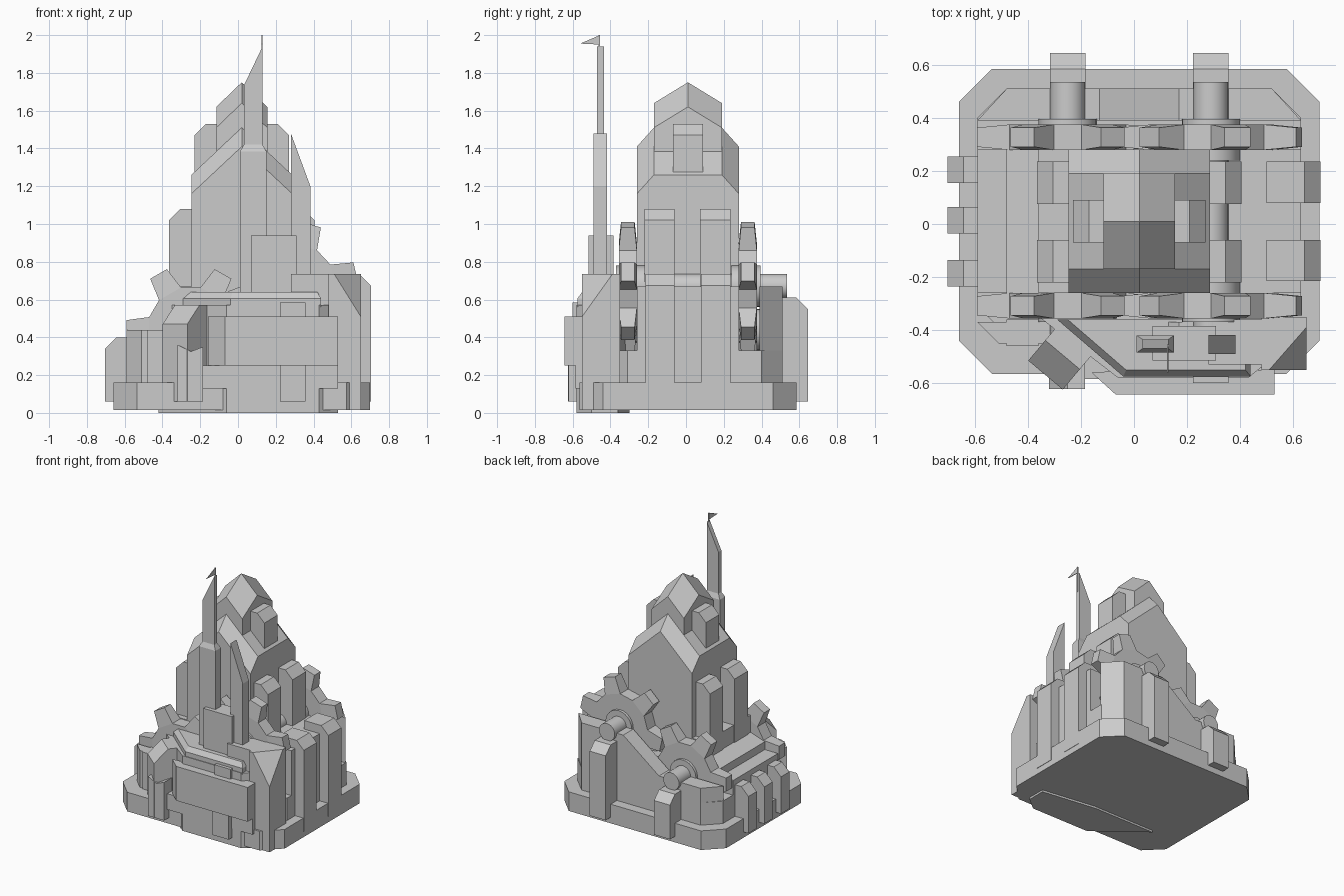
import bpy, bmesh
from math import sin, cos, radians, pi
from mathutils import Matrix, Vector

if "Cube" in bpy.data.objects:
    bpy.data.objects.remove(bpy.data.objects["Cube"])


def finish(name, bm):
    bmesh.ops.recalc_face_normals(bm, faces=bm.faces)
    me = bpy.data.meshes.new(name)
    bm.to_mesh(me)
    bm.free()
    ob = bpy.data.objects.new(name, me)
    bpy.context.collection.objects.link(ob)
    return ob


def loft(name, rings):
    """Closed solid through a list of equal-length point rings."""
    bm = bmesh.new()
    vs = [[bm.verts.new(p) for p in r] for r in rings]
    n = len(rings[0])
    for a, b in zip(vs, vs[1:]):
        for i in range(n):
            bm.faces.new((a[i], a[(i + 1) % n], b[(i + 1) % n], b[i]))
    bm.faces.new(vs[0][::-1])
    bm.faces.new(vs[-1])
    return finish(name, bm)


def prism(name, pts, axis, a, b):
    """Extrude a 2D profile from a to b along the named axis."""
    put = {'x': lambda u, v, t: (t, u, v), 'y': lambda u, v, t: (u, t, v),
           'z': lambda u, v, t: (u, v, t)}[axis]
    return loft(name, [[put(u, v, t) for u, v in pts] for t in (a, b)])


def box(name, x0, x1, y0, y1, z0, z1):
    return prism(name, [(x0, y0), (x1, y0), (x1, y1), (x0, y1)], 'z', z0, z1)


def pillar(name, axis, inner, outer, w0, w1, z0, z1, c=0.06):
    """Block whose outer top edge is chamfered; outer lies along u."""
    d = c if outer > inner else -c
    prof = [(inner, z0), (outer, z0), (outer, z1 - c), (outer - d, z1), (inner, z1)]
    return prism(name, prof, axis, w0, w1)


def cyl(name, x, z, r, y0, y1, n=24):
    ob = prism(name, [(x + r * cos(2 * pi * i / n), z + r * sin(2 * pi * i / n))
                      for i in range(n)], 'y', y0, y1)
    for p in ob.data.polygons:
        p.use_smooth = len(p.vertices) == 4
    return ob


def gable(name, cx, hx, sections, z0, eave, ridge):
    """Ridged roof block; each section is (y, drop of the roof line)."""
    loft(name, [[(cx - hx, y, z0), (cx + hx, y, z0), (cx + hx, y, eave - d),
                 (cx, y, ridge - d), (cx - hx, y, eave - d)] for y, d in sections])


def gear(name, cx, cz, cy, phase, teeth=6):
    """Gear with tapered teeth standing in the xz plane."""
    bm = bmesh.new()
    root, tip = 0.23, 0.345
    def P(r, deg, y):
        t = radians(deg)
        return bm.verts.new((cx + r * cos(t), cy + y, cz + r * sin(t)))
    ring = []
    for k in range(teeth):
        a = phase + k * 360 / teeth
        ring.append([[P(root, a - 17, s * .048), P(tip, a - 8.5, s * .036),
                      P(tip, a + 8.5, s * .036), P(root, a + 17, s * .048)] for s in (-1, 1)])
    for k in range(teeth):
        f, b = ring[k]
        f2, b2 = ring[(k + 1) % teeth]
        bm.faces.new(f)
        bm.faces.new(b)
        for i in range(3):
            bm.faces.new((f[i], f[i + 1], b[i + 1], b[i]))
        bm.faces.new((f[3], f2[0], b2[0], b[3]))
    for s in (0, 1):
        bm.faces.new([v for t in ring for v in (t[s][0], t[s][3])])
    return finish(name, bm)


def octagon(x0, x1, y0, y1, c):
    return [(x0 + c, y0), (x1 - c, y0), (x1, y0 + c), (x1, y1 - c),
            (x1 - c, y1), (x0 + c, y1), (x0, y1 - c), (x0, y0 + c)]


# Base plate and lower core under the gear slots
prism("base_plate", octagon(-.66, .70, -.565, .585, .125), 'z', .015, .16)
prism("lower_core", octagon(-.59, .63, -.42, .51, .11), 'z', .1, .33)

# Stepped bearing walls front and back, ends cut at the corners
step = [(-.59, .1), (.63, .1), (.63, .67), (.17, .67), (-.13, .44), (-.59, .44)]
for name, yi, yo, pull in (("back_wall", .39, .51, .11), ("front_wall", -.37, -.45, .08)):
    far = [(u + (pull if u < -.5 else -pull if u > .6 else 0), v) for u, v in step]
    loft(name, [[(u, yi, v) for u, v in step], [(u, yo, v) for u, v in far]])

# Central mass between the gear rows
prism("central_mass", [(-.59, .1), (.63, .1), (.63, .67), (-.36, .67), (-.36, .54),
                       (-.48, .50), (-.48, .44), (-.59, .44)], 'y', -.26, .28)

# Peaked mountain keep
gable("keep", .02, .267, [(-.26, .1), (-.17, 0), (.19, 0), (.28, .1)], .3, 1.26, 1.51)
gable("keep_peak", .02, .135, [(-.17, .11), (.01, 0), (.19, .11)], 1.2, 1.62, 1.75)

# Mirrored side turrets and columns on the keep
for s, side in ((-1, "left"), (1, "right")):
    prism(f"upper_turret_{side}", [(.02, 1.2), (.02 + s * .25, 1.2), (.02 + s * .25, 1.47),
          (.02 + s * .19, 1.53), (.02, 1.53)], 'y', -.07, .09)
    for i, (a, b) in enumerate(((-.22, -.06), (.075, .235))):
        pillar(f"keep_column_{side}_{i}", 'y', .02, .02 + s * .385, a, b, .3, 1.08)

# Buttresses along the left and right flanks
for i, y in enumerate((-.185, .015, .205)):
    pillar(f"left_buttress_{i}", 'y', -.5, -.703, y - .05, y + .05, .06, .40)
for i, (a, b) in enumerate(((-.215, -.06), (.08, .235))):
    pillar(f"right_buttress_{i}", 'y', .5, .703, a, b, .06, .735)

# Gears with axles, collars and bearing posts
for side, x, z, ph in (("left", -.25, .44, 0), ("right", .29, .67, 13)):
    gear(f"back_gear_{side}", x, z, .327, ph)
    gear(f"front_gear_{side}", x, z, -.308, ph)
    cyl(f"axle_{side}", x, z, .066, -.42, .535)
    cyl(f"back_collar_{side}", x, z, .11, .24, .395)
    cyl(f"front_collar_{side}", x, z, .11, -.37, -.22)
    pillar(f"back_post_{side}", 'x', .45, .645, x - .067, x + .067, .06, z - .06)

# Front bastion with trim cap
bastion = [(-.42, -.30), (-.32, -.38), (-.06, -.58), (.43, -.58), (.53, -.5), (.53, -.36), (.1, -.3)]
prism("front_bastion", bastion, 'z', 0, .57)
lower, upper = [], []
for x, y in [(-.29, -.36), (-.04, -.575), (.44, -.575), (.44, -.36)]:
    lower.append((x, y))
upper = [(-.25, -.36), (-.03, -.55), (.42, -.55), (.42, -.36)]
loft("bastion_cap", [[(x, y, .56) for x, y in lower], [(x, y, .605) for x, y in lower],
                     [(x, y, .64) for x, y in upper]])

# Front panel wrapping the diagonal corner, with its brackets
prism("front_panel", [(-.16, -.56), (-.07, -.642), (.53, -.642), (.53, -.55), (0, -.55)], 'z', .25, .51)
box("lower_panel_rail", -.19, .53, -.585, -.5, .13, .25)
box("panel_bracket", .222, .357, -.622, -.5, .06, .3)
box("panel_light", .222, .357, -.60, -.5, .5, .585)
box("cap_block", .28, .385, -.485, -.41, .6, .67)

# Diagonal buttress and notched front left post
diag = pillar("diagonal_buttress", 'x', .12, -.13, -.085, .085, .06, .57, .1)
diag.matrix_world = Matrix.Translation((-.25, -.47, 0)) @ Matrix.Rotation(radians(-40), 4, 'Z')
prism("front_post", [(-.32, .06), (-.185, .06), (-.185, .35), (-.25, .325), (-.32, .36)], 'y', -.622, -.5)
box("front_left_step", -.48, -.36, -.46, -.36, .1, .44)

# Corner tower with cut front corner
tower = [[(.48, -.55, .015), (.65, -.55, .015), (.65, -.35, .015), (.48, -.35, .015)]]
box("corner_tower", .48, .65, -.55, -.35, .015, .735)
t = bpy.data.objects["corner_tower"]
bm = bmesh.new()
bm.from_mesh(t.data)
cut = bmesh.ops.bisect_plane(bm, geom=bm.verts[:] + bm.edges[:] + bm.faces[:],
                             plane_co=(.65, -.55, .51), plane_no=Vector((1.6, -1.4, 1)), clear_outer=True)
bmesh.ops.holes_fill(bm, edges=[e for e in bm.edges if e.is_boundary])
bmesh.ops.recalc_face_normals(bm, faces=bm.faces)
bm.to_mesh(t.data)
bm.free()
box("tower_link", .28, .5, -.53, -.36, .1, .735)

# Front spires: tall stepped spire, slanted spike and small flag
box("spire_foot", .07, .31, -.515, -.385, .5, .94)
def rect(x0, x1, y0, y1, z):
    return [(x0, y0, z), (x1, y0, z), (x1, y1, z), (x0, y1, z)]
loft("spire_shaft", [rect(.01, .15, -.485, -.42, .5), rect(.01, .15, -.485, -.42, 1.385),
                     rect(.032, .13, -.47, -.435, 1.42)])
prism("spire_blade", [(.032, 1.4), (.13, 1.4), (.13, 1.94), (.032, 1.735)], 'y', -.47, -.435)
prism("slanted_spike", [(.28, .6), (.383, .6), (.383, 1.2), (.28, 1.48)], 'y', -.49, -.418)
prism("flag", [(-.56, 1.955), (-.455, 1.95), (-.455, 2.0)], 'x', .125, .13)
box("flag_pole", .124, .131, -.462, -.454, 1.8, 2.0)
